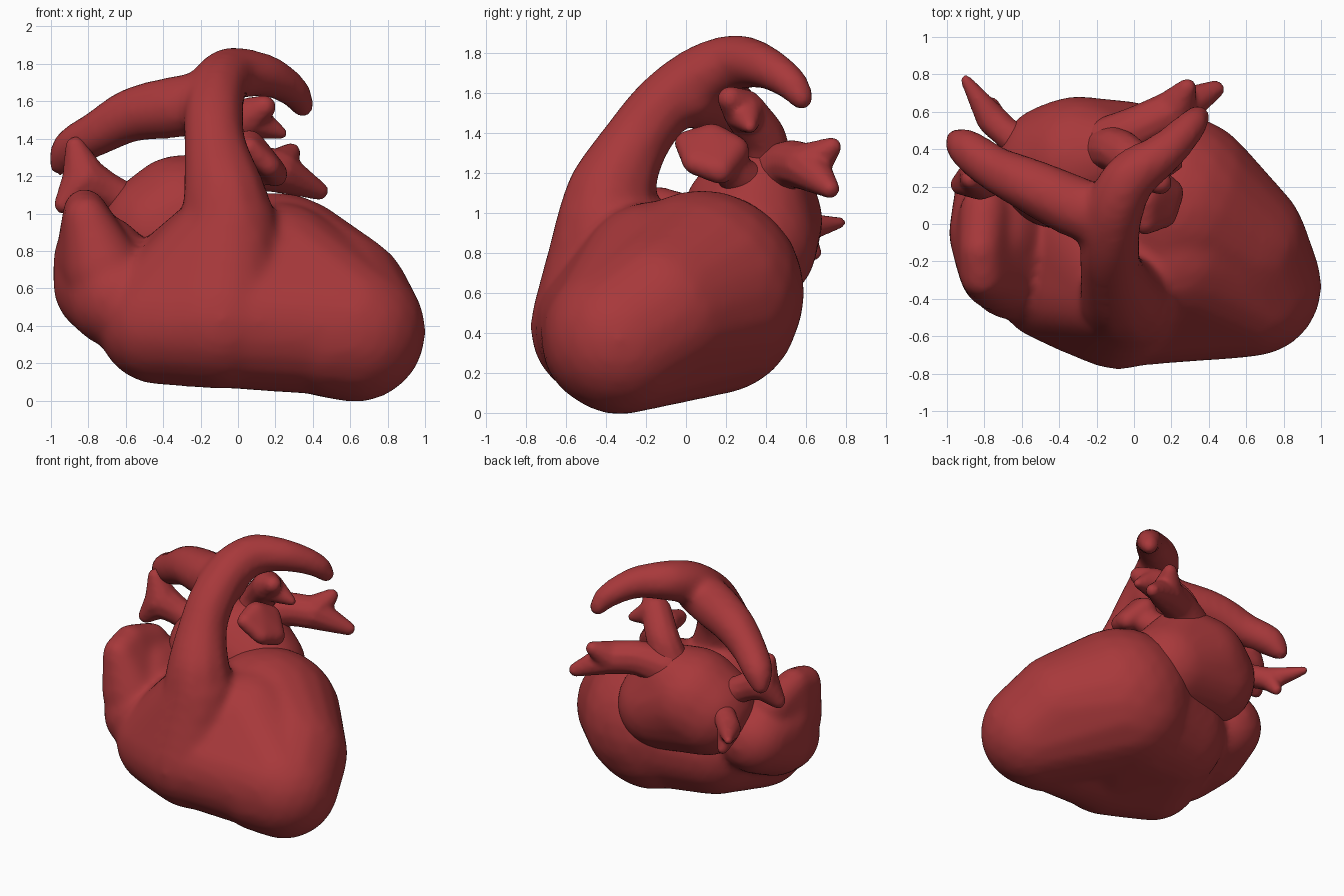
import bpy
import bmesh
from mathutils import Vector, Matrix

cube = bpy.data.objects.get("Cube")
if cube:
    bpy.data.objects.remove(cube, do_unlink=True)

# One flesh-red material for everything
flesh = bpy.data.materials.new("muscle_red")
flesh.use_nodes = True
red = (0.39, 0.04, 0.043, 1)
flesh.diffuse_color = red
flesh.node_tree.nodes["Principled BSDF"].inputs["Base Color"].default_value = red


def add_hull(bm, balls, detail=3):
    """Add the convex skin stretched around a few balls (x, y, z, radius)."""
    part = bmesh.new()
    for x, y, z, r in balls:
        bmesh.ops.create_icosphere(part, subdivisions=detail, radius=r,
                                   matrix=Matrix.Translation((x, y, z)))
    points = [v.co.copy() for v in part.verts]
    part.free()
    skin = bmesh.new()
    for p in points:
        skin.verts.new(p)
    result = bmesh.ops.convex_hull(skin, input=skin.verts[:])
    loose = [g for g in result["geom_interior"] if isinstance(g, bmesh.types.BMVert)]
    bmesh.ops.delete(skin, geom=loose, context='VERTS')
    mesh = bpy.data.meshes.new("skin")
    skin.to_mesh(mesh)
    skin.free()
    bm.from_mesh(mesh)
    bpy.data.meshes.remove(mesh)


def add_tube(bm, knots, steps=4):
    """Add a round vessel of changing radius along a smooth path."""
    k = [Vector(p) for p in knots]
    k = [2 * k[0] - k[1]] + k + [2 * k[-1] - k[-2]]
    path = []
    for a, b, c, d in zip(k, k[1:], k[2:], k[3:]):
        for i in range(steps):
            t = i / steps
            path.append(b + (c - a) * (t / 2) + (2 * a - 5 * b + 4 * c - d) * (t * t / 2)
                        + (3 * b - a - 3 * c + d) * (t ** 3 / 2))
    path.append(k[-2])
    for pair in zip(path, path[1:]):
        add_hull(bm, pair, detail=2)


def add_fork(bm, stem, tips):
    """Add a vessel stem which splits into several tapered ends."""
    add_tube(bm, stem)
    for tip in tips:
        add_tube(bm, [stem[-1], tip], steps=1)


def finish(name, bm, voxel, rounds):
    """Fuse the pieces into one soft surface."""
    mesh = bpy.data.meshes.new(name)
    bm.to_mesh(mesh)
    bm.free()
    obj = bpy.data.objects.new(name, mesh)
    bpy.context.collection.objects.link(obj)
    mesh.materials.append(flesh)
    fuse = obj.modifiers.new("fuse", 'REMESH')
    fuse.mode = 'VOXEL'
    fuse.voxel_size = voxel
    fuse.use_smooth_shade = True
    soften = obj.modifiers.new("soften", 'SMOOTH')
    soften.factor = 0.5
    soften.iterations = rounds


# Ventricles, with bridges that fill the grooves between them
bm = bmesh.new()
left_ventricle = [(.625, -.33, .37, .38), (.48, -.39, .36, .335), (.53, -.12, .51, .4),
                  (.2, .08, .6, .515), (.17, .14, .52, .43)]
right_ventricle = [(-.08, -.41, .43, .37), (-.42, -.3, .42, .335), (-.28, -.36, .42, .34),
                   (-.28, .03, .53, .4), (-.04, -.4, .93, .25)]
front_bridge = [(0, -.39, .43, .37), (.6, -.345, .39, .37), (.22, -.15, .65, .41)]
rear_bridge = [(-.28, .04, .53, .4), (.2, .08, .57, .48), (-.05, -.3, .45, .37)]
for chamber in (left_ventricle, right_ventricle, front_bridge, rear_bridge):
    add_hull(bm, chamber)

# Right atrium with its raised ear-like ridge, fused to the ventricles
add_hull(bm, [(-.71, -.05, .62, .28), (-.74, -.05, .75, .25), (-.64, -.24, .55, .275),
              (-.7, .14, .69, .265)])
add_hull(bm, [(-.81, -.28, .98, .12), (-.82, -.14, 1.02, .115), (-.8, .08, .94, .13),
              (-.77, -.1, .75, .21), (-.72, -.26, .7, .21)])

# Great artery: trunk and arch, then the long side branch
add_tube(bm, [(-.04, -.4, .85, .28), (-.07, -.38, 1.08, .23), (-.12, -.26, 1.34, .175),
              (-.13, -.1, 1.55, .165), (-.1, .09, 1.69, .16), (-.02, .25, 1.75, .145),
              (.16, .38, 1.735, .115), (.3, .52, 1.65, .09), (.345, .58, 1.57, .065)])
add_tube(bm, [(-.13, .02, 1.6, .17), (-.33, .1, 1.57, .17), (-.56, .21, 1.53, .15),
              (-.75, .3, 1.43, .125), (-.89, .4, 1.35, .11), (-.95, .45, 1.26, .065)])
finish("ventricles_and_great_artery", bm, 0.025, 14)

# Left atrium at the back
bm = bmesh.new()
add_hull(bm, [(-.3, .33, .96, .355), (-.05, .33, .85, .33), (-.4, .31, .9, .34),
              (-.13, .37, 1.09, .23)])
finish("left_atrium", bm, 0.025, 10)

# Flat flap of the left atrium, tucked beside the artery
bm = bmesh.new()
add_hull(bm, [(.06, .0, 1.35, .06), (.06, .13, 1.37, .08), (.1, .24, 1.31, .08),
              (.17, .04, 1.25, .06), (.2, .17, 1.21, .07)])
add_tube(bm, [(.12, .18, 1.25, .09), (-.05, .34, 1.12, .12)], steps=1)
finish("left_atrium_flap", bm, 0.018, 12)

# Branching veins: stem knots first, then the split ends
veins = {
    "left_lower_vein": ([(-.14, .43, 1.18, .15), (.04, .52, 1.24, .125), (.21, .6, 1.23, .12)],
                        [(.285, .73, 1.33, .05), (.435, .72, 1.12, .05)]),
    "left_upper_vein": ([(-.16, .4, 1.2, .13), (-.08, .39, 1.36, .12), (.05, .29, 1.51, .11)],
                        [(.14, .22, 1.57, .065), (.23, .32, 1.43, .035)]),
    "right_upper_vein": ([(-.48, .33, 1.0, .11), (-.68, .28, 1.11, .1), (-.82, .25, 1.18, .125)],
                         [(-.87, .24, 1.36, .055), (-.93, .21, 1.05, .055)]),
    "right_lower_vein": ([(-.5, .36, .96, .12), (-.66, .47, .95, .085), (-.76, .56, .92, .085)],
                         [(-.9, .77, .95, .03), (-.76, .64, .8, .04)]),
}
for name, (stem, tips) in veins.items():
    bm = bmesh.new()
    add_fork(bm, stem, tips)
    finish(name, bm, 0.015, 6)
